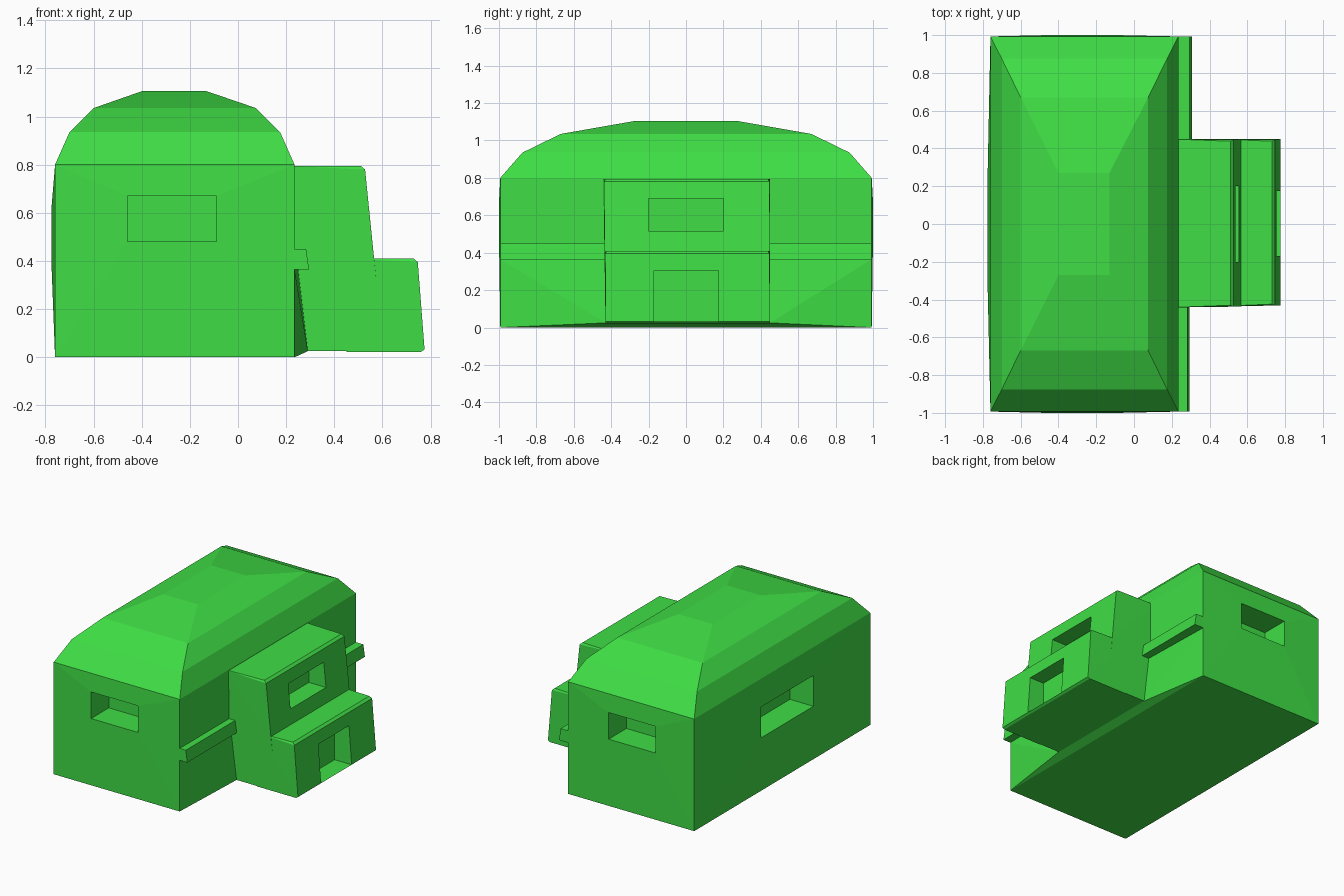
import bpy, bmesh
from mathutils import Vector

if "Cube" in bpy.data.objects:
    bpy.data.objects.remove(bpy.data.objects["Cube"])

mat = bpy.data.materials.new("green")
mat.diffuse_color = (0.05, 0.73, 0.06, 1)
mat.use_nodes = True
mat.node_tree.nodes["Principled BSDF"].inputs["Base Color"].default_value = mat.diffuse_color


def hull(name, points):
    """Flat-shaded convex solid around the given points."""
    bm = bmesh.new()
    for p in points:
        bm.verts.new(p)
    res = bmesh.ops.convex_hull(bm, input=bm.verts)
    inside = [g for g in res["geom_interior"] if isinstance(g, bmesh.types.BMVert)]
    bmesh.ops.delete(bm, geom=inside, context='VERTS')
    bmesh.ops.dissolve_limit(bm, angle_limit=0.002, verts=bm.verts, edges=bm.edges)
    bmesh.ops.recalc_face_normals(bm, faces=bm.faces)
    me = bpy.data.meshes.new(name)
    bm.to_mesh(me)
    bm.free()
    me.materials.append(mat)
    ob = bpy.data.objects.new(name, me)
    bpy.context.collection.objects.link(ob)
    return ob


def box(x0, x1, y0, y1, z0, z1):
    return [(x, y, z) for x in (x0, x1) for y in (y0, y1) for z in (z0, z1)]


def carve(ob, *limits):
    """Cut box-shaped recesses, then drop the cutters."""
    cutters = []
    for lim in limits:
        c = hull("cutter", box(*lim))
        m = ob.modifiers.new("recess", 'BOOLEAN')
        m.operation, m.solver, m.object = 'DIFFERENCE', 'EXACT', c
        cutters.append(c)
    dg = bpy.context.evaluated_depsgraph_get()
    me = bpy.data.meshes.new_from_object(ob.evaluated_get(dg))
    ob.modifiers.clear()
    ob.data = me
    for c in cutters:
        bpy.data.objects.remove(c)


# Main hall with stepped hip roof; (x0, x1, half length, z) per ring
rings = [(-0.76, 0.235, 0.993, 0), (-0.76, 0.235, 0.993, 0.8),
         (-0.70, 0.175, 0.875, 0.935), (-0.60, 0.075, 0.67, 1.035),
         (-0.40, -0.13, 0.27, 1.105)]
pts = [(x, s * y, z) for x0, x1, y, z in rings for x in (x0, x1) for s in (-1, 1)]
# Slight outward bulge of the walls around the windows
pts += [(-0.775, y, z) for y in (-0.33, 0.26) for z in (0.39, 0.62)]
pts += [(x, s, z) for s in (-1, 1) for x in (-0.46, -0.09) for z in (0.48, 0.67)]
hall = hull("main_hall", pts)
carve(hall,
      (-0.46, -0.09, -1.1, -0.8, 0.48, 0.67),
      (-0.46, -0.09, 0.8, 1.1, 0.48, 0.67),
      (-0.9, -0.59, -0.33, 0.26, 0.39, 0.61))

# Lower wall flaring out towards the annex
hull("flared_wall",
     [(x, s * 0.993, z) for x in (0.2, 0.235) for s in (-1, 1) for z in (0, 0.365)]
     + [(0.29, y, 0.025) for y in (-0.43, 0.45)]
     + [(0.25, y, 0.365) for y in (-0.44, 0.45)])

# Ledges on both sides of the annex
for name, y0, y1, d in (("front_ledge", -0.993, -0.42, 0), ("back_ledge", 0.43, 0.993, 0.012)):
    hull(name, [(x, y, z) for y in (y0, y1) for x, z in
                ((0.2, 0.365), (0.2, 0.45), (0.283 + d, 0.45), (0.295 + d, 0.365))])


def block(name, profile):
    """Extrude an (x, z, y inset) profile across the annex width."""
    return hull(name, [p for x, z, i in profile for p in
                       ((x, -0.43 - 0.015 * z + i, z), (x, 0.45 - i, z))])


# Two-step annex with rounded top front edges
tall = block("annex_upper_block",
             [(0.2, 0.025, 0), (0.2, 0.795, 0), (0.51, 0.795, 0.012), (0.528, 0.78, 0.004),
              (0.565, 0.41, 0), (0.604, 0.025, 0)])
carve(tall, (0.42, 0.8, -0.2, 0.2, 0.515, 0.69))
low = block("annex_lower_block",
            [(0.45, 0.022, 0), (0.45, 0.41, 0), (0.73, 0.41, 0.012), (0.747, 0.395, 0.004),
             (0.775, 0.032, 0), (0.76, 0.022, 0)])
carve(low, (0.64, 0.9, -0.17, 0.175, 0.032, 0.305))
